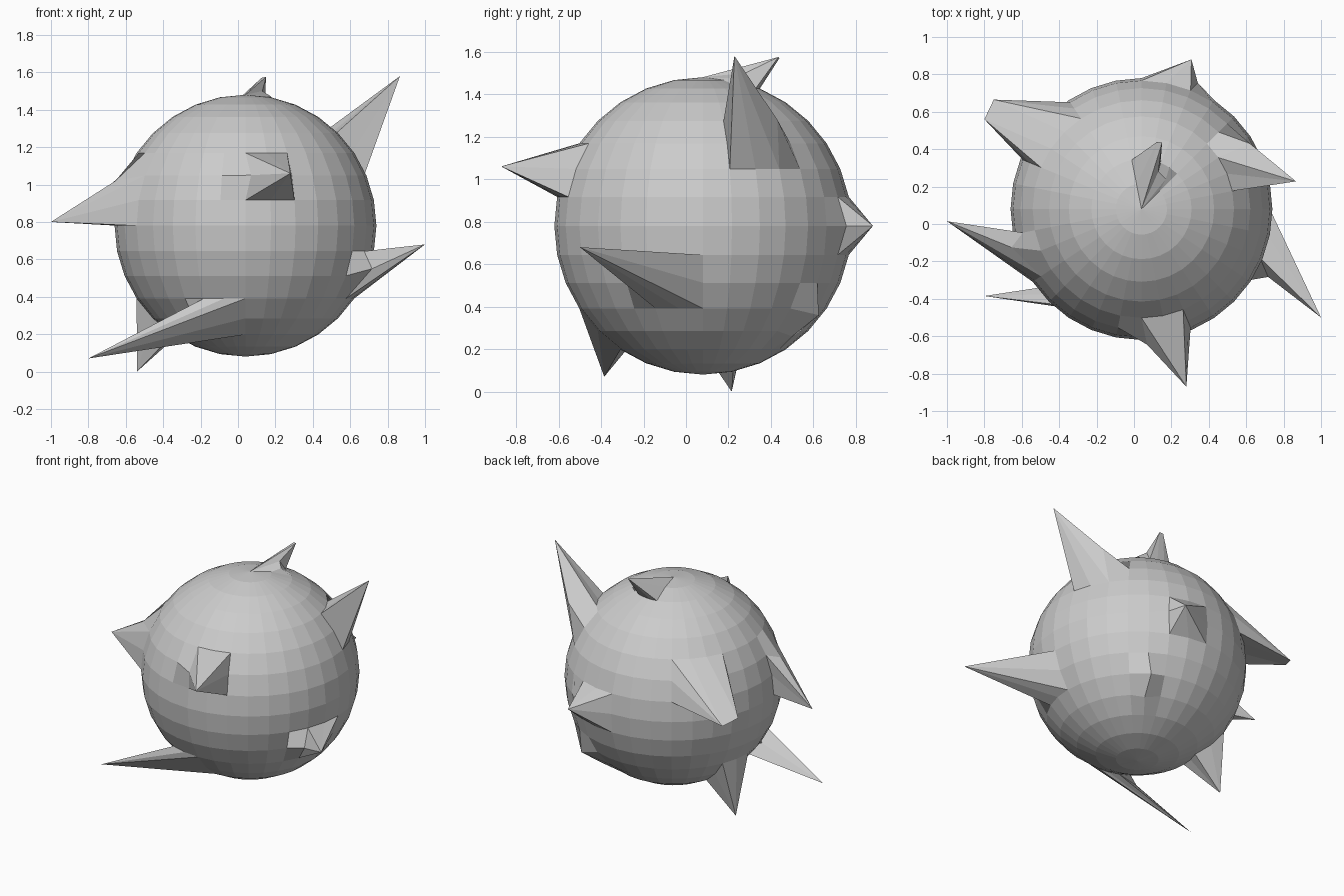
import bpy
import bmesh
from math import sin, cos, radians
from mathutils import Vector

cube = bpy.data.objects.get("Cube")
if cube:
    bpy.data.objects.remove(cube, do_unlink=True)

CENTRE = Vector((0.04, 0.08, 0.78))
RADIUS = 0.70
STEP = 11.25

# Spikes: sphere grid position (ring above equator, column from +x) and tip
SPIKES = [
    (2, 25, (0.28, -0.87, 1.06)),    # front
    (1, 18, (-1.0, 0.015, 0.80)),    # right side
    (-4, 23, (-0.80, -0.385, 0.07)), # low front right
    (-4, 15, (-0.54, 0.215, 0.0)),   # low right side
    (2, 12, (-0.75, 0.665, 0.86)),   # blunt back right, first corner
    (2, 13, (-0.80, 0.56, 0.89)),    # blunt back right, second corner
    (0, 7, (0.307, 0.88, 0.78)),     # back
    (-2, 31, (1.0, -0.50, 0.68)),    # left side
    (3, 2, (0.866, 0.228, 1.58)),    # high left
    (7, 8, (0.125, 0.44, 1.57)),     # crown, first corner
    (7, 7, (0.15, 0.435, 1.575)),    # crown, second corner
]

# Shoulders: neighbours pulled a little way along with a spike
SHOULDERS = [
    (2, 24, (0.07, -0.645, 1.05)),
    (2, 18, (-0.655, -0.125, 1.02)),
    (-4, 22, (-0.334, -0.371, 0.235)),
    (0, 6, (0.341, 0.755, 0.78)),
    (-2, 30, (0.717, -0.283, 0.55)),
    (3, 3, (0.62, 0.43, 1.28)),
    (7, 6, (0.13, 0.28, 1.50)),
    (7, 5, (0.17, 0.24, 1.475)),
    (-3, 5, (0.38, 0.625, 0.36)),
    (-4, 5, (0.33, 0.50, 0.26)),
]


def grid_point(ring, column):
    lat, lon = radians(ring * STEP), radians(column * STEP)
    return CENTRE + RADIUS * Vector((cos(lat) * cos(lon), cos(lat) * sin(lon), sin(lat)))


def nearest(verts, point):
    return min(verts, key=lambda v: (v.co - point).length)


# Ball
bm = bmesh.new()
bmesh.ops.create_uvsphere(bm, u_segments=32, v_segments=16, radius=RADIUS)
bmesh.ops.translate(bm, verts=bm.verts, vec=CENTRE)

# Find every vertex on the plain ball before pulling any of them
tips = [(nearest(bm.verts, grid_point(r, c)), Vector(p)) for r, c, p in SPIKES]
sides = [(nearest(bm.verts, grid_point(r, c)), Vector(p)) for r, c, p in SHOULDERS]
for vert, place in tips + sides:
    vert.co = place

# Split the quads round each tip so that ridges run out to it
tip_verts = {v for v, _ in tips}
for vert in [v for v, _ in tips]:
    for face in list(vert.link_faces):
        corners = list(face.verts)
        if len(corners) == 4 and len(tip_verts.intersection(corners)) == 1:
            opposite = corners[(corners.index(vert) + 2) % 4]
            bmesh.utils.face_split(face, vert, opposite)

bmesh.ops.recalc_face_normals(bm, faces=bm.faces)
mesh = bpy.data.meshes.new("spiked_ball")
bm.to_mesh(mesh)
bm.free()

# Plain grey, flat shaded
grey = bpy.data.materials.new("light_grey")
grey.use_nodes = True
colour = (0.6, 0.6, 0.6, 1.0)
grey.diffuse_color = colour
grey.node_tree.nodes["Principled BSDF"].inputs["Base Color"].default_value = colour
mesh.materials.append(grey)

ball = bpy.data.objects.new("spiked_ball", mesh)
bpy.context.scene.collection.objects.link(ball)
